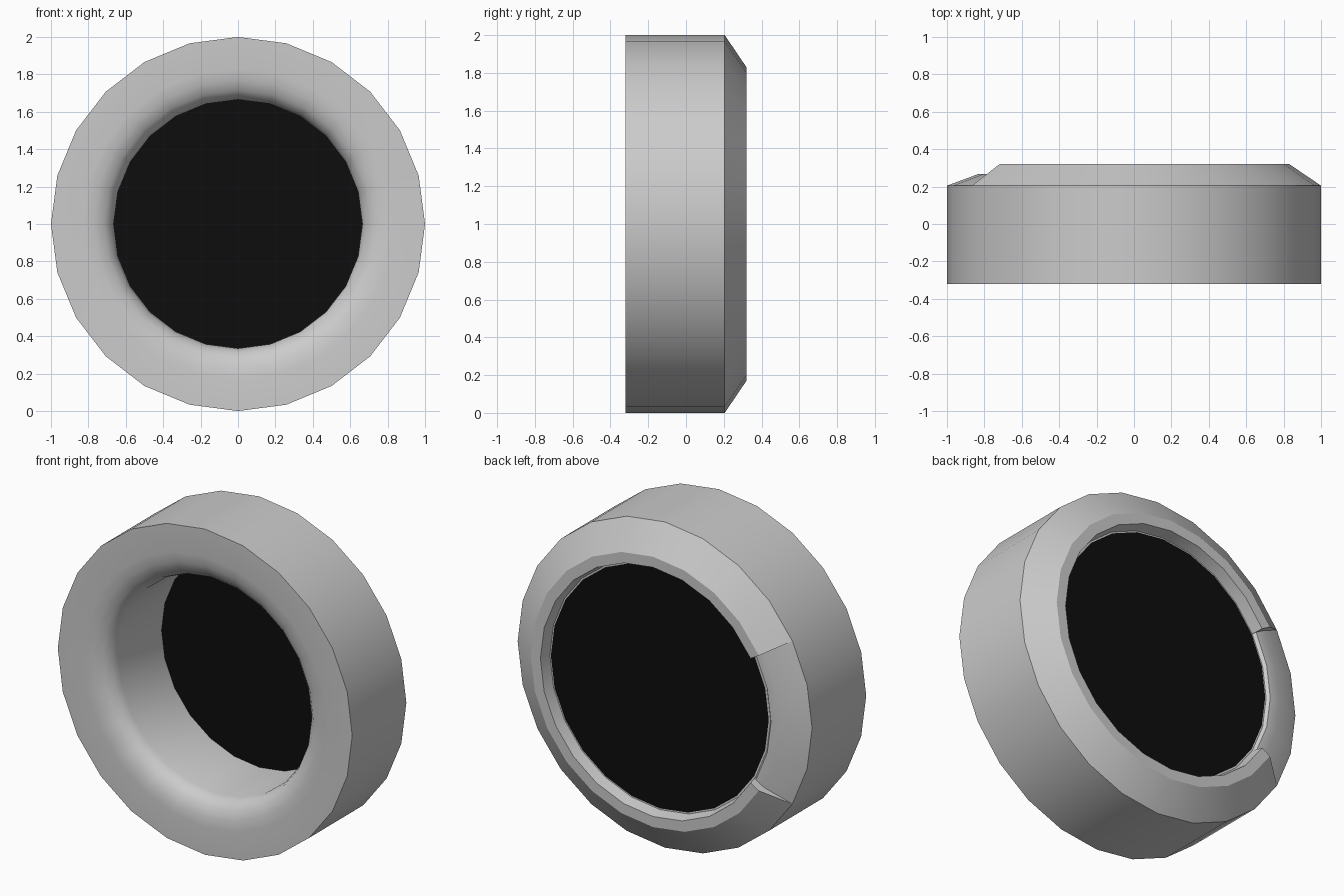
import bpy, bmesh, math

if "Cube" in bpy.data.objects:
    bpy.data.objects.remove(bpy.data.objects["Cube"])

N = 24           # sides of every ring
CZ = 1.0         # centre height


def pt(r, y, i):
    a = 2 * math.pi * i / N
    return (r * math.cos(a), y, CZ + r * math.sin(a))


def finish(bm, name, color=None):
    bmesh.ops.remove_doubles(bm, verts=bm.verts, dist=1e-5)
    bmesh.ops.recalc_face_normals(bm, faces=bm.faces)
    me = bpy.data.meshes.new(name)
    bm.to_mesh(me)
    bm.free()
    ob = bpy.data.objects.new(name, me)
    bpy.context.collection.objects.link(ob)
    if color:
        mat = bpy.data.materials.new(name + "_colour")
        mat.diffuse_color = color
        mat.use_nodes = True
        mat.node_tree.nodes["Principled BSDF"].inputs["Base Color"].default_value = mat.diffuse_color
        me.materials.append(mat)
    bpy.ops.object.select_all(action='DESELECT')
    ob.select_set(True)
    bpy.context.view_layer.objects.active = ob
    bpy.ops.object.shade_smooth_by_angle(angle=math.radians(30))
    return ob


# Housing cross-section as (radius, y): rounded front lip, bore, chamfered back
shared = [(0.735, 0.25), (0.665, 0.21), (0.665, -0.21), (0.68, -0.255),
          (0.715, -0.29), (0.77, -0.313), (0.83, -0.32), (1.0, -0.32), (1.0, 0.205)]
full_back = [(0.83, 0.32), (0.765, 0.32), (0.75, 0.25)]
low_back = [(0.83, 0.268), (0.765, 0.268), (0.75, 0.25)]

# Housing: the four segments around -x have a lowered back rim
bm = bmesh.new()
for i in range(N):
    prof = shared + (low_back if 10 <= i < 14 else full_back)
    for p, q in zip(prof, prof[1:] + prof[:1]):
        bm.faces.new([bm.verts.new(pt(*c)) for c in
                      ((*p, i), (*q, i), (*q, i + 1), (*p, i + 1))])
# Step walls at both ends of the lowered rim
for i in (10, 14):
    outline = [shared[-1]] + full_back + low_back[1::-1]
    bm.faces.new([bm.verts.new(pt(r, y, i)) for r, y in outline])
finish(bm, "ring_housing")

# Black glass disc filling the bore, seen from both sides
bm = bmesh.new()
front = [bm.verts.new(pt(0.667, 0.208, i)) for i in range(N)]
back = [bm.verts.new(pt(0.74, 0.254, i)) for i in range(N)]
bm.faces.new(front)
bm.faces.new(back)
for i in range(N):
    j = (i + 1) % N
    bm.faces.new((front[i], front[j], back[j], back[i]))
finish(bm, "glass_disc", (0.004, 0.004, 0.004, 1))
